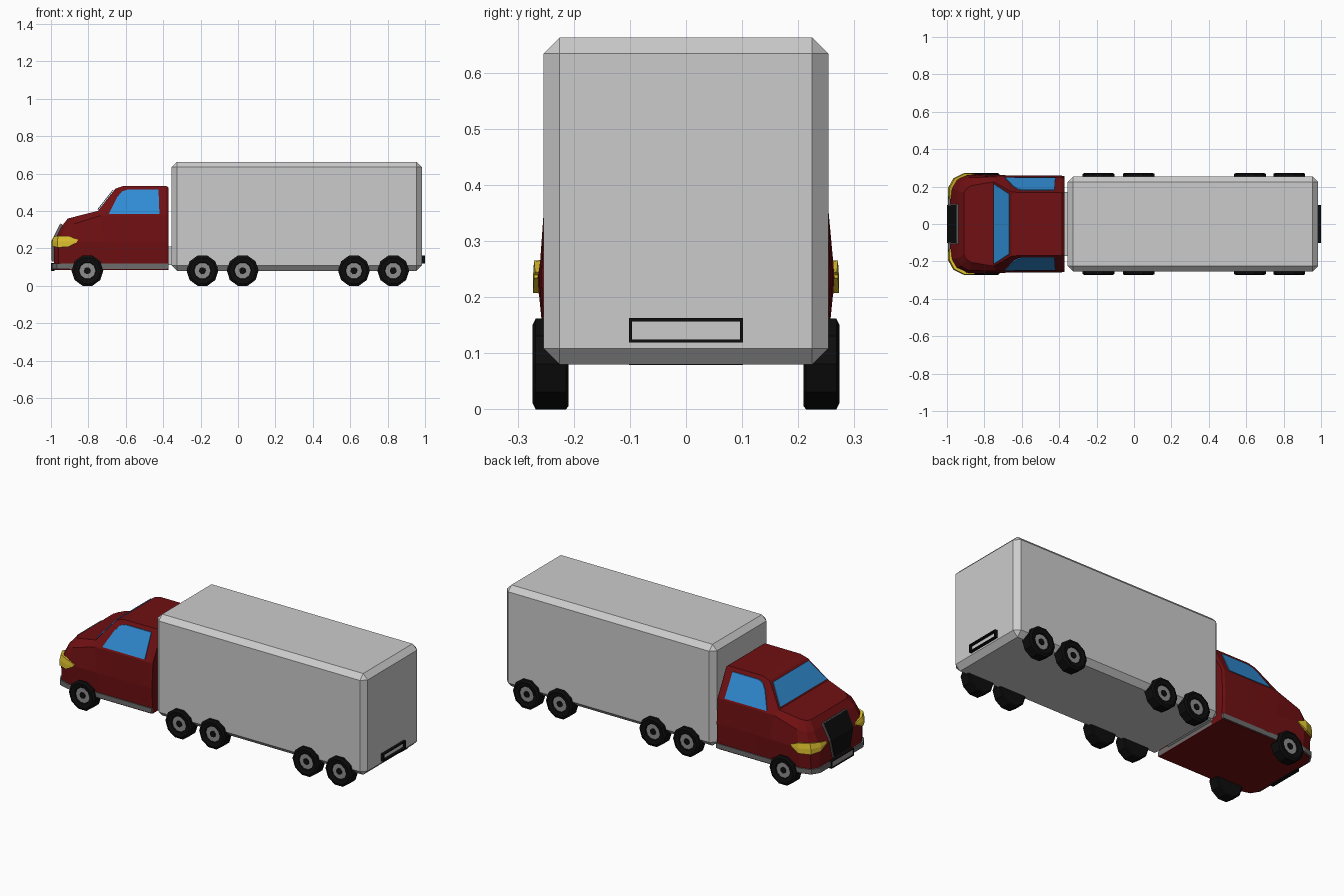
import bpy, bmesh, math
from mathutils import Matrix

if "Cube" in bpy.data.objects:
    bpy.data.objects.remove(bpy.data.objects["Cube"])


def material(name, rgb):
    m = bpy.data.materials.new(name)
    m.diffuse_color = (*rgb, 1)
    m.use_nodes = True
    m.node_tree.nodes["Principled BSDF"].inputs["Base Color"].default_value = m.diffuse_color
    return m


RED = material("red_paint", (0.16, 0.005, 0.006))
BLUE = material("glass_blue", (0.03, 0.26, 0.65))
YELLOW = material("lamp_yellow", (0.75, 0.55, 0.03))
BLACK = material("black", (0.004, 0.004, 0.004))
DARK = material("dark_grey", (0.15, 0.15, 0.15))
STEEL = material("steel_grey", (0.27, 0.27, 0.27))


def finish(name, bm, mat=None):
    bmesh.ops.recalc_face_normals(bm, faces=bm.faces)
    me = bpy.data.meshes.new(name)
    bm.to_mesh(me)
    bm.free()
    ob = bpy.data.objects.new(name, me)
    bpy.context.collection.objects.link(ob)
    if mat:
        me.materials.append(mat)
    return ob


def box(name, lo, hi, mat=None, bevel=0):
    bm = bmesh.new()
    bmesh.ops.create_cube(bm, size=1)
    for v in bm.verts:
        v.co = [lo[i] + (v.co[i] + 0.5) * (hi[i] - lo[i]) for i in range(3)]
    if bevel:
        bmesh.ops.bevel(bm, geom=bm.edges[:], offset=bevel, segments=1, affect='EDGES')
    return finish(name, bm, mat)


def skin(name, rows, mat=None, closed=False, caps=None, thick=0):
    """Join rows of points with quads; caps: 'strip' or 'ngon'."""
    bm = bmesh.new()
    g = [[bm.verts.new(p) for p in r] for r in rows]
    n = len(g[0])
    for a, b in zip(g, g[1:]):
        for i in range(n if closed else n - 1):
            j = (i + 1) % n
            bm.faces.new((a[i], a[j], b[j], b[i]))
    for r in (g[0], g[-1]):
        if caps == 'ngon':
            bm.faces.new(r)
        elif caps == 'strip':
            for i in range(n // 2 - 1):
                bm.faces.new((r[i], r[i + 1], r[-2 - i], r[-1 - i]))
    ob = finish(name, bm, mat)
    if thick:
        mod = ob.modifiers.new("thickness", 'SOLIDIFY')
        mod.thickness, mod.offset = thick, 0
    return ob


def both(half):
    return half + [(x, -y, z) for x, y, z in reversed(half)]


# Trailer and coupling
box("trailer", (-0.355, -0.254, 0.08), (0.984, 0.254, 0.663), bevel=0.029)
box("coupling", (-0.39, -0.17, 0.11), (-0.33, 0.17, 0.21))

# Cab shell: half sections (bottom, waist, shoulder, top) from nose to rear
B = 0.085
sections = [
    [(-0.985, 0.19, B), (-0.985, 0.19, 0.235), (-0.945, 0.185, 0.315), (-0.91, 0.165, 0.36)],
    [(-0.96, 0.232, B), (-0.96, 0.24, 0.235), (-0.925, 0.222, 0.315), (-0.895, 0.19, 0.363)],
    [(-0.90, 0.25, B), (-0.90, 0.265, 0.235), (-0.88, 0.248, 0.33), (-0.87, 0.205, 0.37)],
    [(-0.70, 0.25, B), (-0.72, 0.262, 0.235), (-0.735, 0.252, 0.375), (-0.75, 0.225, 0.40)],
    [(-0.62, 0.25, B), (-0.62, 0.258, 0.235), (-0.69, 0.252, 0.375), (-0.655, 0.172, 0.52)],
    [(-0.60, 0.25, B), (-0.60, 0.258, 0.235), (-0.60, 0.25, 0.375), (-0.61, 0.168, 0.535)],
    [(-0.385, 0.25, B), (-0.385, 0.258, 0.235), (-0.385, 0.25, 0.375), (-0.385, 0.168, 0.535)],
    [(-0.372, 0.245, B), (-0.372, 0.252, 0.235), (-0.372, 0.243, 0.375), (-0.372, 0.162, 0.525)],
]
skin("cab", [both(s) for s in sections], RED, closed=True, caps='strip')

# Bumper and side skirt following the cab outline
plan = [(-0.372, 0.256), (-0.905, 0.258), (-0.967, 0.24), (-0.994, 0.195)]
skin("bumper_skirt", [both([(x, y, z) for x, y in plan]) for z in (0.09, 0.118)],
     DARK, closed=True, caps='ngon')

# Windscreen
skin("windscreen", [[(-0.750, y, 0.408), (-0.667, y * 0.745, 0.513)] for y in (-0.215, 0.215)],
     BLUE, thick=0.004)

# Side windows lying on the sloped upper sides
outline = [(-0.69, 0.385), (-0.645, 0.475), (-0.62, 0.505), (-0.59, 0.515),
           (-0.425, 0.515), (-0.42, 0.385)]
for side, s in (("left", -1), ("right", 1)):
    skin(side + "_window",
         [[(x, s * (0.25 - 0.5125 * (z - 0.375) + d), z) for x, z in outline] for d in (-0.004, 0.005)],
         BLUE, closed=True, caps='ngon')

# Headlights wrapped around the front corners
lamp = [(-0.984, 0.135, 0.236, 0.246), (-0.985, 0.19, 0.212, 0.26), (-0.96, 0.238, 0.205, 0.266),
        (-0.905, 0.264, 0.208, 0.264), (-0.86, 0.262, 0.234, 0.244)]
for side, s in (("left", -1), ("right", 1)):
    skin(side + "_headlight",
         [[(x, s * y, lo), (x, s * y, (lo + hi) / 2), (x + 0.006, s * (y - 0.002), hi)]
          for x, y, lo, hi in lamp], YELLOW, thick=0.018)

# Grille: surround plus dark inset
skin("grille_surround", [[(x, y, z), (x, -y, z)] for x, y, z in
     ((-0.988, 0.075, 0.13), (-0.988, 0.105, 0.24), (-0.943, 0.108, 0.33))], DARK, thick=0.012)
skin("grille", [[(x, y, z), (x, -y, z)] for x, y, z in
     ((-0.995, 0.07, 0.136), (-0.995, 0.099, 0.24), (-0.951, 0.102, 0.328))], BLACK, thick=0.004)


# Plate frames made of four bars, front and rear
def plate_frame(name, x0, x1, z0, z1, w=0.102, t=0.006):
    box(name + "_bottom", (x0, -w, z0), (x1, w, z0 + t), BLACK)
    box(name + "_top", (x0, -w, z1 - t), (x1, w, z1), BLACK)
    for side, y in (("left", -w), ("right", w - t)):
        box(name + "_" + side, (x0, y, z0), (x1, y + t, z1), BLACK)


plate_frame("front_plate_frame", -1.0, -0.98, 0.079, 0.122)
box("front_plate", (-0.997, -0.098, 0.083), (-0.985, 0.098, 0.118), STEEL)
plate_frame("rear_plate_frame", 0.98, 1.0, 0.119, 0.163)


# Wheels: ten-sided tyre, hub and cap turned about y
def lathe(name, profile, x, z, s, mat, n=10):
    rows = [[(x + r * math.cos(2 * math.pi * i / n), s * y, z + r * math.sin(2 * math.pi * i / n))
             for i in range(n)] for r, y in profile]
    skin(name, rows, mat, closed=True, caps='ngon')


for k, x in enumerate((-0.805, -0.19, 0.025, 0.62, 0.83), 1):
    for side, s in (("left", -1), ("right", 1)):
        tag = f"{side}_{k}"
        lathe("tyre_" + tag, [(0.042, 0.256), (0.047, 0.270), (0.072, 0.274), (0.085, 0.268),
                              (0.085, 0.214), (0.078, 0.209)], x, 0.081, s, BLACK)
        lathe("hub_" + tag, [(0.044, 0.25), (0.044, 0.264)], x, 0.081, s, STEEL)
        lathe("hub_cap_" + tag, [(0.02, 0.25), (0.018, 0.267)], x, 0.081, s, BLACK)
